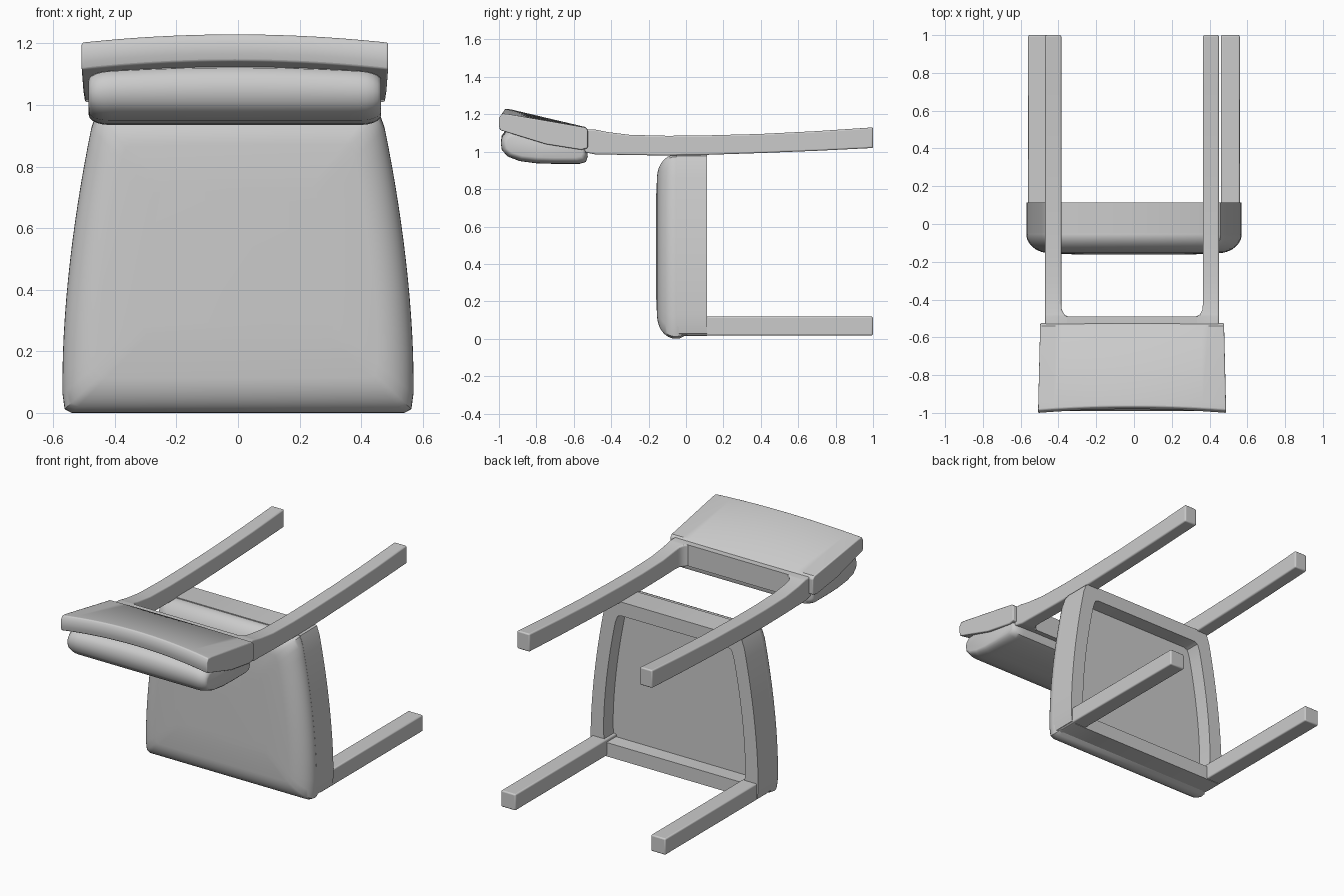
import bpy, bmesh, math

if "Cube" in bpy.data.objects:
    bpy.data.objects.remove(bpy.data.objects["Cube"])


def finish(name, bm, bevel=0.0, angle=35, segments=3):
    bmesh.ops.recalc_face_normals(bm, faces=bm.faces)
    me = bpy.data.meshes.new(name)
    bm.to_mesh(me)
    bm.free()
    ob = bpy.data.objects.new(name, me)
    bpy.context.collection.objects.link(ob)
    if bevel:
        m = ob.modifiers.new("soft_edges", 'BEVEL')
        m.width, m.segments = bevel, segments
        m.limit_method, m.angle_limit = 'ANGLE', math.radians(40)
    bpy.ops.object.select_all(action='DESELECT')
    bpy.context.view_layer.objects.active = ob
    ob.select_set(True)
    bpy.ops.object.shade_smooth_by_angle(angle=math.radians(angle))
    return ob


def loft(name, rings, closed=False, **kw):
    """Skin a list of equal-length rings; cap the ends unless closed."""
    bm = bmesh.new()
    vs = [[bm.verts.new(p) for p in r] for r in rings]
    n, k = len(vs[0]), len(vs)
    for i in range(k if closed else k - 1):
        a, b = vs[i], vs[(i + 1) % k]
        for j in range(n):
            bm.faces.new((a[j], a[(j + 1) % n], b[(j + 1) % n], b[j]))
    if not closed:
        bm.faces.new(vs[0])
        bm.faces.new(vs[-1])
    return finish(name, bm, **kw)


def half_width(z):
    """Seat half width: wide at the front rail, bowing in toward the back."""
    return 0.57 - 0.105 * max(0, (z - 0.12) / 0.86) ** 1.75


def outline(y, inset, z0, z1, n=16, r=0.03):
    right = []
    for i in range(n + 1):
        z = z0 + (z1 - z0) * i / n
        right.append((half_width(z), z))
    w0, w1 = right[0][0], right[-1][0]
    right = [(w0 - r, z0), (w0 - 0.007, z0 + 0.012)] + right[1:-1] + \
            [(w1 - 0.005, z1 - 0.012), (w1 - r, z1)]
    pts = right + [(-x, z) for x, z in reversed(right)]
    zc, hz = (z0 + z1) / 2, (z1 - z0) / 2
    return [(x * (1 - inset / 0.55), y, zc + (z - zc) * (1 - inset / hz)) for x, z in pts]


# Seat cushion with a rounded rim
rings = [outline(0.02, 0.03, 0, 0.985), outline(-0.03, 0.003, 0, 0.985)]
for i in range(11):
    a = math.radians(i * 8.5)
    rings.append(outline(-0.055 - 0.1 * math.sin(a), 0.125 * (1 - math.cos(a)), 0, 0.985))
rings.append(outline(-0.161, 0.25, 0, 0.985))
loft("seat_cushion", rings)

# Hollow seat frame
o = (0.015, 0.99)
loft("seat_frame", [outline(-0.05, 0, *o), outline(0.113, 0, *o),
                    outline(0.113, 0.085, *o), outline(-0.05, 0.085, *o)], closed=True)


def box_ring(x0, x1, y, z0, z1):
    return [(x0, y, z0), (x1, y, z0), (x1, y, z1), (x0, y, z1)]


CX = -0.01  # the back assembly sits slightly left of centre
POST = [(1.0, 1.02, 1.13, .375), (0.7, 1.005, 1.11, .375), (0.4, 0.993, 1.095, .375),
        (0.1, 0.983, 1.087, .375), (-0.1, 0.98, 1.085, .375), (-0.3, 0.982, 1.09, .375),
        (-0.42, 0.985, 1.105, .375), (-0.455, 0.985, 1.112, .372),
        (-0.48, 0.985, 1.117, .358), (-0.492, 0.987, 1.12, .335), (-0.56, 1.0, 1.12, .335)]
for side, s in (("right", 1), ("left", -1)):
    # Front legs
    loft(side + "_front_leg", [box_ring(s * 0.46, s * 0.56, y, 0.018, 0.118)
                               for y in (0.0, 1.0)], bevel=0.008)
    # Back legs sweeping up into the backrest
    loft(side + "_back_post", [box_ring(CX + s * xi, CX + s * 0.46, y, a, b)
                               for y, a, b, xi in POST], bevel=0.008)


def bowed(name, profile, half, rise, dip, **kw):
    """Sweep a y,z profile across x with a slight bow, strongest at the top end."""
    rings = []
    for i in range(25):
        t = -1 + i / 12
        bow = 1 - t * t
        ring = []
        for y, z in profile:
            f = min(1, max(0, (-0.5 - y) / 0.5))
            ring.append((CX + t * (half + 0.012 * f), y + dip * bow * f, z + rise * bow * f))
        rings.append(ring)
    return loft(name, rings, **kw)


# Backrest panel and its lower rail
bowed("backrest_panel", [(-0.995, 1.115), (-1.0, 1.14), (-1.0, 1.18), (-0.985, 1.203),
                         (-0.95, 1.2), (-0.54, 1.13), (-0.525, 1.115),
                         (-0.525, 1.02), (-0.56, 1.01), (-0.75, 1.04)], 0.486, 0.028, 0.02,
      bevel=0.006)
bowed("backrest_rail", [(-0.56, 1.0), (-0.49, 0.99), (-0.49, 1.12), (-0.56, 1.12)],
      0.345, 0.0, 0.0)

# Backrest cushion: pillow profile shrinking to rounded ends
PILLOW = [(-0.985, 1.075), (-0.99, 1.045), (-0.985, 1.01), (-0.955, 0.975), (-0.89, 0.95),
          (-0.8, 0.938), (-0.7, 0.935), (-0.57, 0.935), (-0.535, 0.945), (-0.525, 0.975),
          (-0.53, 1.015), (-0.6, 1.04), (-0.75, 1.075), (-0.9, 1.11), (-0.96, 1.105)]
rings = []
N = 28
for i in range(N + 1):
    t = -math.cos(math.pi * i / N)
    edge = max(0, (abs(t) - 0.86) / 0.14)
    s = 1 - 0.35 * (1 - math.sqrt(max(0, 1 - edge ** 2)))
    rings.append([(CX + 0.475 * t, -0.75 + (y + 0.75) * (0.65 + 0.35 * s), 1.03 + (z - 1.03) * s
                   + 0.015 * (1 - t * t) * max(0, z - 1.0) / 0.1) for y, z in PILLOW])
loft("backrest_cushion", rings, angle=50)
